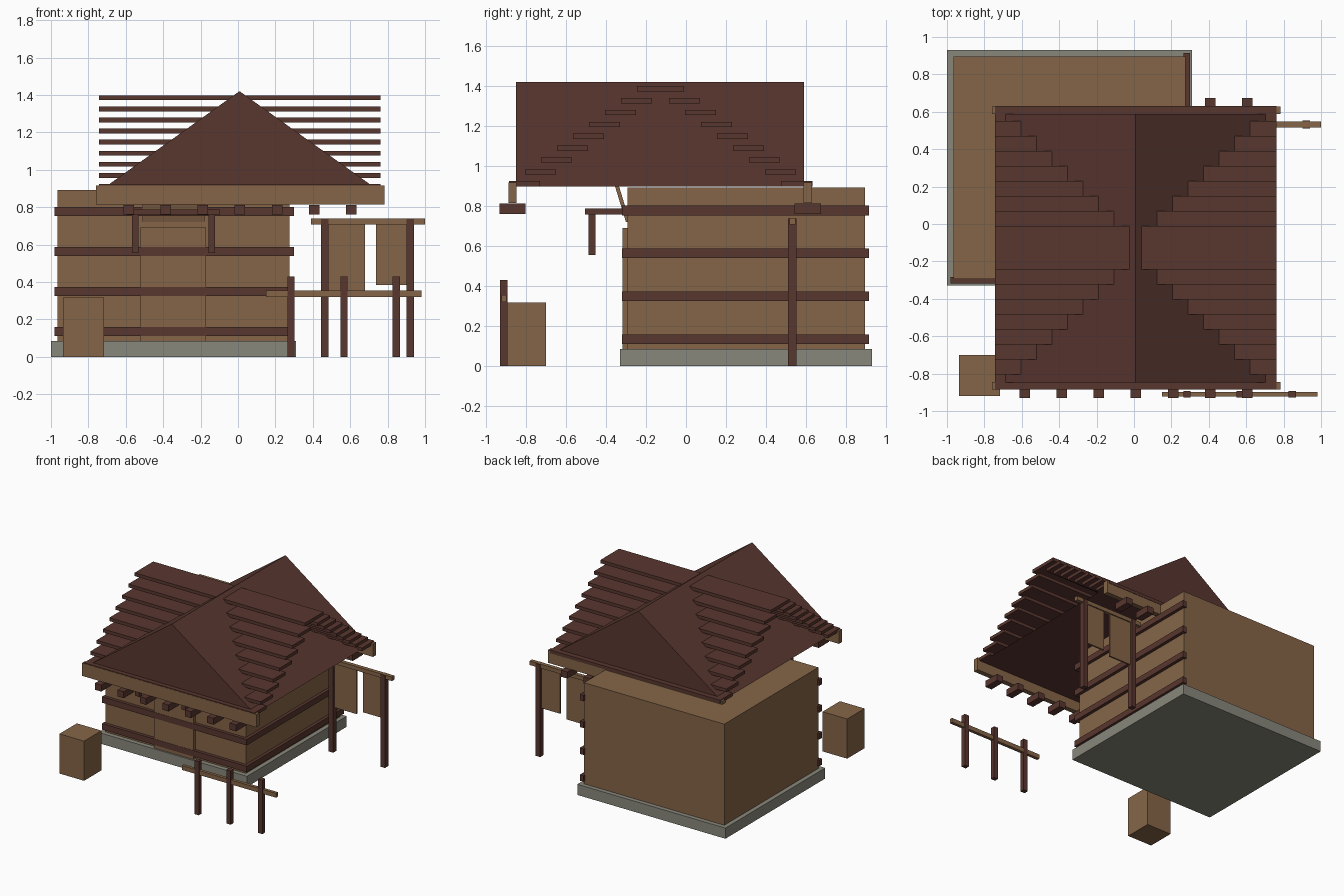
import bpy, bmesh, math
from mathutils import Matrix

if "Cube" in bpy.data.objects:
    bpy.data.objects.remove(bpy.data.objects["Cube"])


def material(name, rgb):
    m = bpy.data.materials.new(name)
    m.diffuse_color = (*rgb, 1)
    m.use_nodes = True
    m.node_tree.nodes["Principled BSDF"].inputs["Base Color"].default_value = m.diffuse_color
    return m


DARK = material("dark brown timber", (0.098, 0.037, 0.028))
TAN = material("tan wood", (0.235, 0.131, 0.065))
GREY = material("grey stone", (0.250, 0.243, 0.200))


def finish(name, bm, mat):
    bmesh.ops.recalc_face_normals(bm, faces=bm.faces)
    mesh = bpy.data.meshes.new(name)
    bm.to_mesh(mesh)
    bm.free()
    mesh.materials.append(mat)
    ob = bpy.data.objects.new(name, mesh)
    bpy.context.collection.objects.link(ob)
    return ob


def box(name, x, y, z, mat):
    """Box from (min, max) ranges on each axis."""
    bm = bmesh.new()
    bmesh.ops.create_cube(bm, size=1)
    for v in bm.verts:
        for i, (a, b) in enumerate((x, y, z)):
            v.co[i] = (a + b) / 2 + v.co[i] * (b - a)
    return finish(name, bm, mat)


def prism(name, profile, axis, a, b, mat):
    """Extrude a profile along x (profile in y,z) or y (profile in x,z)."""
    bm = bmesh.new()
    place = (lambda p, t: (t, p[0], p[1])) if axis == "x" else (lambda p, t: (p[0], t, p[1]))
    face = bm.faces.new([bm.verts.new(place(p, a)) for p in profile])
    ext = bmesh.ops.extrude_face_region(bm, geom=[face])
    for v in ext["geom"]:
        if isinstance(v, bmesh.types.BMVert):
            v.co["xy".index(axis)] = b
    return finish(name, bm, mat)


# House body
box("foundation", (-1.0, 0.31), (-0.33, 0.93), (0, 0.085), GREY)
box("walls", (-0.965, 0.275), (-0.293, 0.895), (0.085, 0.893), TAN)
box("door", (-0.52, -0.17), (-0.317, -0.29), (0.085, 0.69), TAN)

# Wall beams on the front and right sides
for i in range(4):
    z = (0.11 + 0.2145 * i, 0.158 + 0.2145 * i)
    box("front_beam", (-0.98, 0.275), (-0.319, -0.283), z, DARK)
    box("right_beam", (0.265, 0.30), (-0.319, 0.913), z, DARK)

# Door canopy with hanging posts, braces and a tilted board
box("canopy", (-0.595, -0.095), (-0.505, -0.29), (0.757, 0.787), DARK)
for x in (-0.55, -0.14):
    box("canopy_post", (x - 0.018, x + 0.018), (-0.488, -0.452), (0.555, 0.76), DARK)
prism("canopy_board", [(-0.358, 0.91), (-0.338, 0.91), (-0.28, 0.72), (-0.30, 0.72)],
      "x", -0.51, -0.18, TAN)

# Main roof prism, ridge along y
prism("roof", [(-0.725, 0.897), (0.741, 0.897), (0.008, 1.42)], "y", -0.848, 0.589, DARK)

# Stepped roof slats, mirrored about the roof middle
for i in range(9):
    for s in (-1, 1):
        y = -0.127 + s * (0.04 + 0.08 * i)
        z = 1.385 - 0.0593 * i
        box("roof_slat", (-0.743, 0.763), (y - 0.0775, y + 0.0775), (z - 0.013, z + 0.013), DARK)

# Eave boards and rafter tails at front and back
for s in (-1, 1):
    y = -0.129 + s * 0.737
    box("eave_board", (-0.76, 0.782), (y - 0.02, y + 0.02), (0.815, 0.917), TAN)
    for i in range(7):
        x = -0.585 + 0.1985 * i
        box("rafter_tail", (x - 0.028, x + 0.028), (y - 0.065, y + 0.065), (0.76, 0.812), DARK)

# Front fence
for x in (0.284, 0.566, 0.846):
    box("fence_post", (x - 0.019, x + 0.019), (-0.928, -0.892), (0, 0.43), DARK)
box("fence_rail", (0.15, 0.982), (-0.922, -0.897), (0.32, 0.355), TAN)

# Storage crate
box("crate", (-0.935, -0.717), (-0.92, -0.70), (0, 0.317), TAN)

# Drying rack with two cloths
for x in (0.465, 0.922):
    box("rack_post", (x - 0.02, x + 0.02), (0.51, 0.553), (0, 0.738), DARK)
box("rack_rail", (0.39, 1.0), (0.516, 0.547), (0.708, 0.74), TAN)
box("long_cloth", (0.48, 0.68), (0.525, 0.538), (0.355, 0.715), TAN)
box("short_cloth", (0.737, 0.925), (0.525, 0.538), (0.385, 0.715), TAN)
